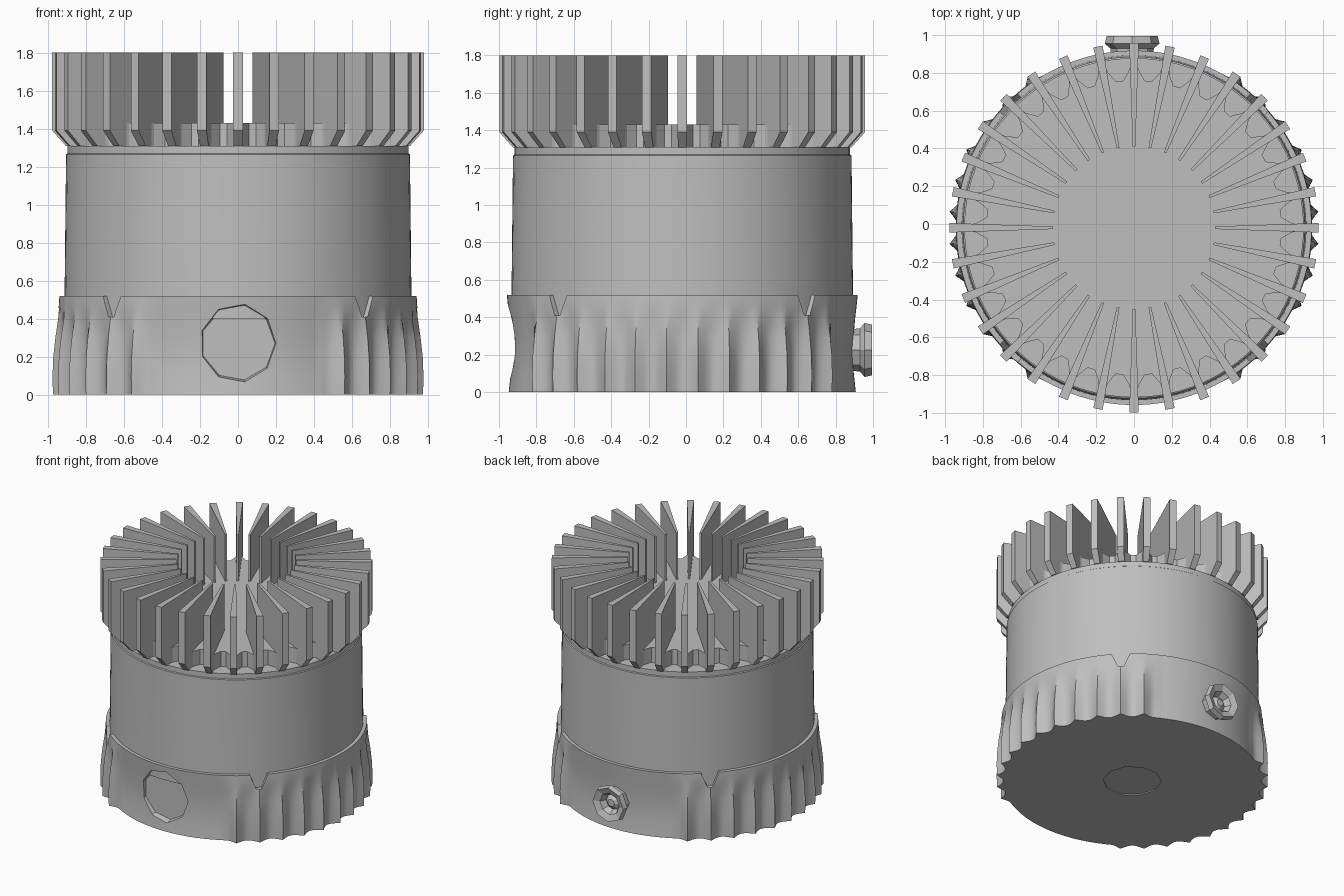
import bpy, bmesh, math
from math import sin, cos, radians, pi, tau
from mathutils import Matrix, Vector

old = bpy.data.objects.get("Cube")
if old:
    bpy.data.objects.remove(old, do_unlink=True)

CY = -0.02      # axis of the round parts
FINS = 32
FLUTES = 36

grey = bpy.data.materials.new("plain grey")
grey.use_nodes = True
colour = (0.52, 0.52, 0.52, 1)
grey.diffuse_color = colour
grey.node_tree.nodes["Principled BSDF"].inputs["Base Color"].default_value = colour


def make(name, bm, smooth=None):
    bmesh.ops.recalc_face_normals(bm, faces=bm.faces)
    mesh = bpy.data.meshes.new(name)
    bm.to_mesh(mesh)
    bm.free()
    mesh.materials.append(grey)
    ob = bpy.data.objects.new(name, mesh)
    bpy.context.collection.objects.link(ob)
    ob.location.y = CY
    if smooth:
        shade(ob, smooth)
    return ob


def activate(ob):
    bpy.ops.object.select_all(action='DESELECT')
    ob.select_set(True)
    bpy.context.view_layer.objects.active = ob


def shade(ob, angle):
    activate(ob)
    bpy.ops.object.shade_smooth_by_angle(angle=radians(angle))


def polar(r, a, z):
    return (r * cos(a), r * sin(a), z)


def skin(bm, rings):
    """Join rings of points into a closed skin with capped ends."""
    rows = [[bm.verts.new(p) for p in ring] for ring in rings]
    n = len(rows[0])
    for low, high in zip(rows, rows[1:]):
        for i in range(n):
            j = (i + 1) % n
            bm.faces.new((low[i], low[j], high[j], high[i]))
    bm.faces.new(rows[0])
    bm.faces.new(rows[-1])


def lathe(profile, n):
    bm = bmesh.new()
    skin(bm, [[polar(r, tau * i / n, z) for i in range(n)] for r, z in profile])
    return bm


def prism(outline, low, high):
    bm = bmesh.new()
    skin(bm, [[(x, y, z) for x, y in outline] for z in (low, high)])
    return bm


def cut(target, cutter):
    cutter.hide_render = True
    activate(target)
    mod = target.modifiers.new("cut", 'BOOLEAN')
    mod.operation = 'DIFFERENCE'
    mod.solver = 'EXACT'
    mod.object = cutter
    bpy.ops.object.modifier_apply(modifier=mod.name)
    bpy.data.objects.remove(cutter, do_unlink=True)


# Grip base: fluted on both sides, plain and slightly hollow at front and back
levels = [  # height, ridge radius, plain radius, flute depth
    (0, 0.978, 0.928, 0.05), (0.1, 0.98, 0.917, 0.05),
    (0.2, 0.976, 0.912, 0.045), (0.3, 0.965, 0.916, 0.034),
    (0.4, 0.95, 0.925, 0.014), (0.46, 0.944, 0.932, 0), (0.52, 0.94, 0.938, 0)]


def grip_radius(a, ridge, plain, depth):
    off = math.degrees(math.acos(min(1, abs(sin(a)))))
    w = max(0, min(1, (off - 27) / 6))
    fluted = ridge - depth * abs(cos(a * FLUTES / 2))
    return plain + (fluted - plain) * w


bm = bmesh.new()
steps = FLUTES * 8
skin(bm, [[polar(grip_radius(tau * i / steps, ridge, plain, depth), tau * i / steps, z)
           for i in range(steps)] for z, ridge, plain, depth in levels])
base = make("grip_base", bm)

# Four triangular notches in the top edge of the base
for k in range(4):
    bm = prism([(-0.075, 0.54), (0.075, 0.54), (0.02, 0.41), (-0.02, 0.41)], 0.88, 1.1)
    frame = Matrix(((0, 0, 1, 0), (1, 0, 0, 0), (0, 1, 0, 0), (0, 0, 0, 1)))
    bm.transform(Matrix.Rotation(pi / 4 + k * pi / 2, 4, 'Z') @ frame)
    cut(base, make("notch_cutter", bm))

# Shallow front recess and bottom recess
turn = Matrix.Rotation(pi / 2, 4, 'X')
bm = lathe([(0.195, 0.875), (0.215, 0.96)], 9)
bm.transform(Matrix.Translation((0, 0, 0.27)) @ turn)
cut(base, make("front_recess_cutter", bm))
cut(base, make("bottom_recess_cutter", lathe([(0.21, -0.05), (0.21, 0.008)], 10)))
shade(base, 28)

# Main barrel with a fine step near its top
make("barrel", lathe([(0.915, 0.4), (0.913, 0.52), (0.905, 1.265), (0.898, 1.27),
                      (0.898, 1.31)], 96), 30)

# Deck with an angular scallop between each pair of fins
half = pi / FINS
outline = []
for i in range(FINS):
    mid = tau * i / FINS + half
    for r, f in ((0.89, -0.85), (0.835, -0.7), (0.78, -0.25),
                 (0.78, 0.25), (0.835, 0.7), (0.89, 0.85)):
        outline.append(polar(r, mid + f * half, 0)[:2])
make("scalloped_deck", prism(outline, 1.29, 1.43))

# Ring of tapered cooling fins
bm = bmesh.new()
fin_side = [(0.43, 1.31), (0.43, 1.8), (0.978, 1.8), (0.978, 1.39), (0.905, 1.308)]
for i in range(FINS):
    spin = Matrix.Rotation(tau * i / FINS, 4, 'Z')
    skin(bm, [[spin @ Vector((r, s * (0.007 + 0.033 * (r - 0.43)), z))
               for r, z in fin_side] for s in (-1, 1)])
make("cooling_fins", bm)

# Flared hollow knob on the back
bm = lathe([(0.11, 0.88), (0.115, 0.95), (0.145, 0.975), (0.135, 1.015),
            (0.085, 0.995), (0.06, 0.95), (0.03, 0.975)], 8)
bm.transform(Matrix.Translation((-0.01, 0, 0.225)) @ Matrix.Rotation(-pi / 2, 4, 'X'))
make("back_knob", bm)
